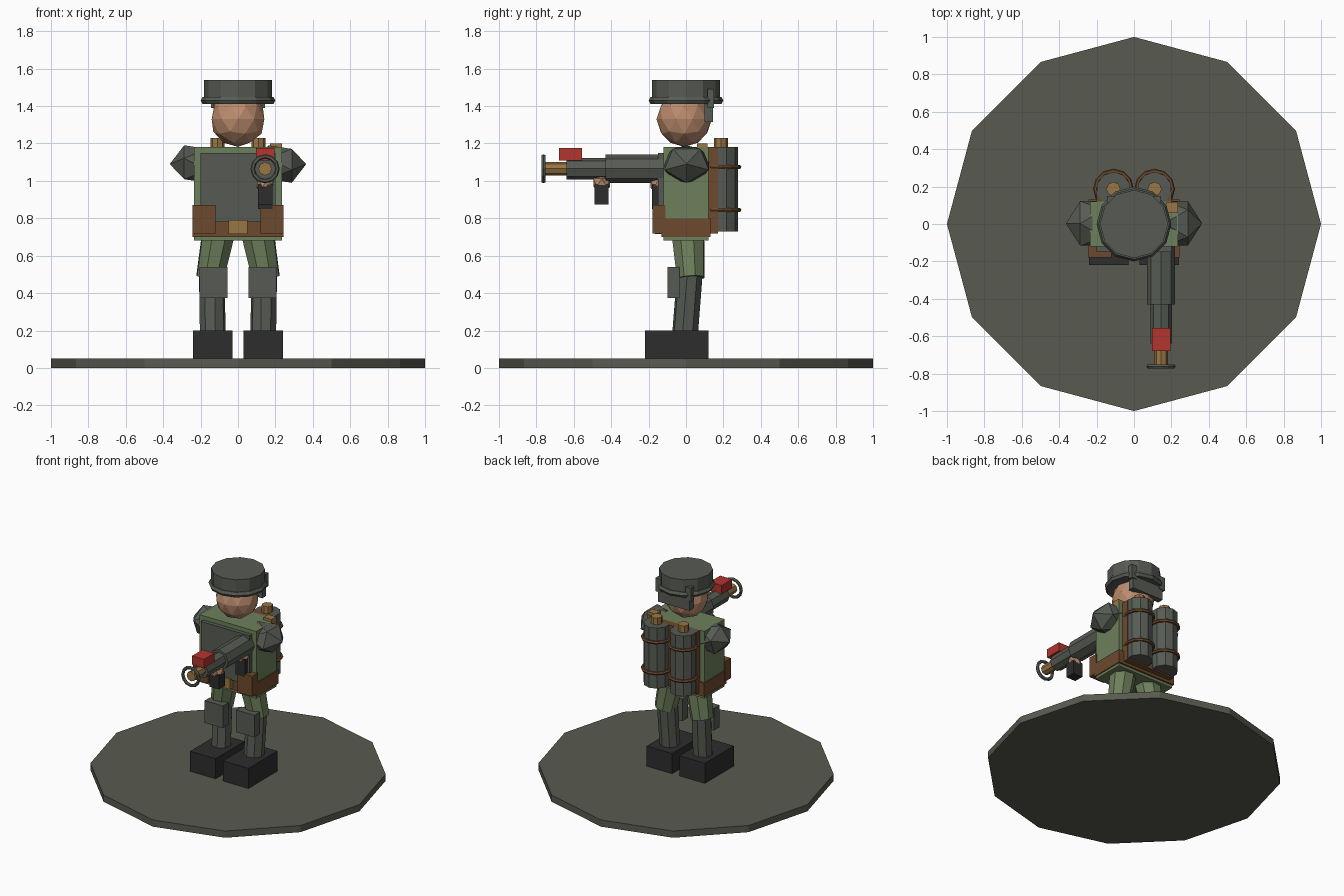
import bpy, math
from mathutils import Vector, Matrix

if "Cube" in bpy.data.objects:
    bpy.data.objects.remove(bpy.data.objects["Cube"])


def mat(name, r, g, b):
    m = bpy.data.materials.new(name)
    m.diffuse_color = (r, g, b, 1)
    m.use_nodes = True
    m.node_tree.nodes["Principled BSDF"].inputs["Base Color"].default_value = m.diffuse_color
    return m


GROUND = mat("olive grey", 0.098, 0.102, 0.078)
METAL = mat("armour grey", 0.095, 0.105, 0.088)
GREEN = mat("uniform green", 0.155, 0.215, 0.105)
BROWN = mat("leather brown", 0.155, 0.068, 0.026)
BLACK = mat("boot black", 0.026, 0.026, 0.026)
SKIN = mat("skin", 0.50, 0.26, 0.155)
BRASS = mat("brass", 0.33, 0.18, 0.06)
RED = mat("red", 0.45, 0.035, 0.028)


def finish(name, m):
    ob = bpy.context.object
    ob.name = name
    ob.data.materials.append(m)
    return ob


def box(name, m, x, y, z):
    """Box from its (min, max) range on each axis."""
    bpy.ops.mesh.primitive_cube_add(size=1)
    ob = finish(name, m)
    ob.data.transform(Matrix.LocRotScale(
        Vector([(a + b) / 2 for a, b in (x, y, z)]), None,
        Vector([b - a for a, b in (x, y, z)])))
    return ob


def rod(name, m, start, end, r1, r2=None, sides=8):
    """Faceted tube between two points."""
    a, b = Vector(start), Vector(end)
    bpy.ops.mesh.primitive_cone_add(vertices=sides, radius1=r1,
                                    radius2=r1 if r2 is None else r2,
                                    depth=(b - a).length)
    ob = finish(name, m)
    rot = (b - a).to_track_quat('Z', 'Y')
    ob.data.transform(Matrix.LocRotScale((a + b) / 2, rot, None))
    return ob


def ring(name, m, loc, major, minor, rot=(0, 0, 0), seg=12):
    bpy.ops.mesh.primitive_torus_add(major_radius=major, minor_radius=minor,
                                     major_segments=seg, minor_segments=6,
                                     location=loc, rotation=rot)
    return finish(name, m)


def ball(name, m, loc, r, sub=1, rot=(0, 0, 0), scale=(1, 1, 1)):
    bpy.ops.mesh.primitive_ico_sphere_add(subdivisions=sub, radius=r,
                                          location=loc, rotation=rot)
    ob = finish(name, m)
    ob.scale = scale
    return ob


# Base disc
rod("base", GROUND, (0, 0, 0), (0, 0, 0.05), 1.0, sides=12)

# Parts repeated left and right
for s, side in ((-1, "left"), (1, "right")):
    def span(a, b):
        return tuple(sorted((s * a, s * b)))

    # Legs
    box(side + "_boot", BLACK, span(0.03, 0.24), (-0.22, 0.12), (0.05, 0.20))
    rod(side + "_shin", METAL, (s * 0.135, -0.005, 0.18),
        (s * 0.14, 0.02, 0.50), 0.07)
    rod(side + "_thigh", GREEN, (s * 0.15, 0.025, 0.48),
        (s * 0.105, 0.01, 0.72), 0.078, 0.092)
    box(side + "_knee_pad", METAL, span(0.055, 0.205), (-0.10, -0.035),
        (0.375, 0.54))
    # Belt pouch
    box(side + "_pouch", BROWN, span(0.12, 0.243), (-0.18, -0.11), (0.72, 0.87))
    # Shoulder pad, one corner pointing outwards
    pad = ball(side + "_shoulder_pad", METAL, (s * 0.225, 0.003, 1.09), 0.14)
    pad.data.transform(Matrix.Diagonal((1, 1, 0.8, 1)) @
                       Matrix.Rotation(s * math.pi / 2, 4, 'Y'))
    # Fuel tanks with bands and valves
    rod(side + "_tank", METAL, (s * 0.11, 0.187, 0.73),
        (s * 0.11, 0.187, 1.18), 0.092, sides=10)
    for z in (0.845, 1.075):
        ring(side + "_tank_band", BROWN, (s * 0.11, 0.187, z), 0.097, 0.012)
    rod(side + "_valve", BRASS, (s * 0.11, 0.187, 1.17),
        (s * 0.11, 0.187, 1.23), 0.038)
    # Hat side clip
    box(side + "_hat_clip", METAL, span(0.10, 0.145), (0.115, 0.15),
        (1.39, 1.49))

# Torso
box("torso", GREEN, (-0.235, 0.235), (-0.12, 0.12), (0.68, 1.18))
box("chest_plate", METAL, (-0.20, 0.20), (-0.15, -0.11), (0.78, 1.15))
box("belt", BROWN, (-0.242, 0.242), (-0.132, 0.132), (0.70, 0.80))
box("buckle", BRASS, (-0.05, 0.05), (-0.165, -0.12), (0.715, 0.79))
box("tank_frame", BROWN, (-0.20, 0.20), (0.115, 0.17), (0.72, 1.18))
box("shoulder_clasp", BRASS, (0.17, 0.235), (0.06, 0.115), (1.16, 1.20))

# Head and hat
ball("head", SKIN, (0, -0.01, 1.33), 0.148, sub=2)
rod("hat_crown", METAL, (0, 0, 1.41), (0, 0, 1.54), 0.182, sides=12)
ring("hat_brim", METAL, (0, 0, 1.43), 0.178, 0.022)
box("neck_guard", METAL, (-0.13, 0.13), (0.10, 0.145), (1.315, 1.43))

# Weapon, pointing forward
WX, WZ = 0.145, 1.065
for name, m, y0, y1, r in (("weapon_body", METAL, -0.43, -0.02, 0.075),
                           ("weapon_barrel", METAL, -0.64, -0.42, 0.057),
                           ("nozzle", BRASS, -0.76, -0.63, 0.036)):
    rod(name, m, (WX, y1, WZ), (WX, y0, WZ), r)
ring("muzzle_ring", METAL, (WX, -0.762, WZ), 0.066, 0.012,
     rot=(math.pi / 2, 0, 0))
box("igniter", RED, (0.097, 0.195), (-0.68, -0.557), (1.11, 1.175))
box("front_grip", BLACK, (0.107, 0.185), (-0.488, -0.415), (0.875, 0.98))
box("rear_grip", BLACK, (0.107, 0.185), (-0.182, -0.12), (0.85, 0.98))
for name, y, z in (("front_hand", -0.45, 0.99), ("rear_hand", -0.145, 0.985)):
    ball(name, SKIN, (WX, y, z), 0.052)
